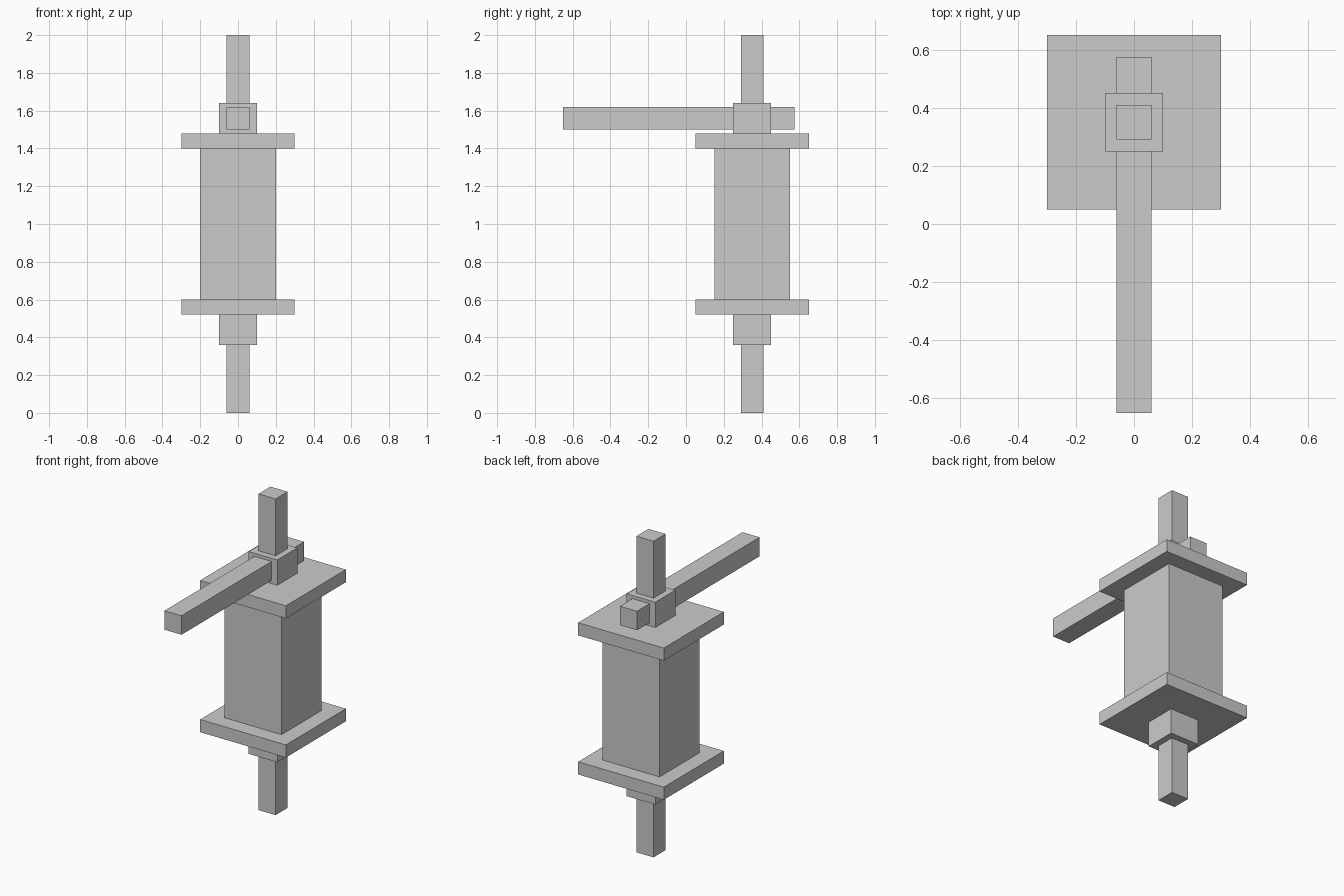
import bpy

if "Cube" in bpy.data.objects:
    bpy.data.objects.remove(bpy.data.objects["Cube"])

AXIS_Y = 0.35  # the spindle stands behind the origin
MID_Z = 1.0    # the spool is symmetric about this height


def box(name, size, centre):
    bpy.ops.mesh.primitive_cube_add(size=1, location=centre)
    ob = bpy.context.object
    ob.name = name
    ob.scale = size
    bpy.ops.object.transform_apply(location=False, rotation=False, scale=True)
    return ob


# Central spindle and square drum
box("spindle", (0.12, 0.12, 2.0), (0, AXIS_Y, MID_Z))
box("drum", (0.4, 0.4, 0.8), (0, AXIS_Y, MID_Z))

# Flange plates and collars at both ends of the drum
for label, side in (("lower", -1), ("upper", 1)):
    box(label + "_flange", (0.6, 0.6, 0.08), (0, AXIS_Y, MID_Z + side * 0.44))
    box(label + "_collar", (0.2, 0.2, 0.16), (0, AXIS_Y, MID_Z + side * 0.56))

# Long lever passing through the upper collar
y0, y1 = -0.65, 0.575
box("lever", (0.12, y1 - y0, 0.12), (0, (y0 + y1) / 2, 1.56))
